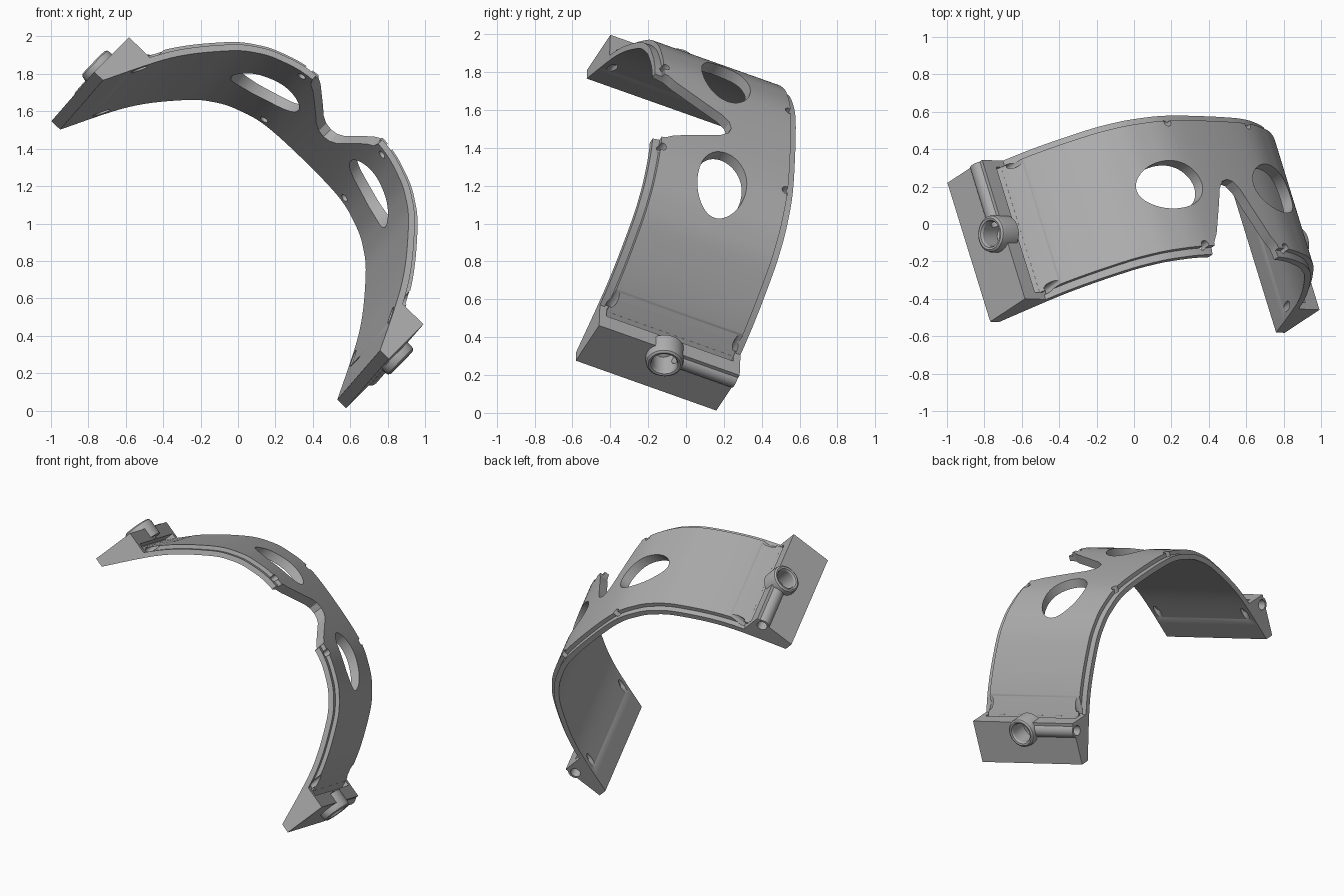
import bpy, bmesh, math
from mathutils import Vector, Matrix

if "Cube" in bpy.data.objects:
    bpy.data.objects.remove(bpy.data.objects["Cube"], do_unlink=True)

grey = bpy.data.materials.new("matte_grey")
grey.use_nodes = True
grey.diffuse_color = (0.42, 0.42, 0.42, 1)
grey.node_tree.nodes["Principled BSDF"].inputs["Base Color"].default_value = grey.diffuse_color

HEIGHT = 0.82      # width of the band, along local z
RIM = 0.04         # width of the stepped rim on both long edges

# Local frame: x across the face, y outward, z towards the nose side
side = Vector((0.716, -0.027, -0.698)).normalized()
down = Vector((0.27, -0.905, 0.33))
down = (down - side * down.dot(side)).normalized()
out = down.cross(side)
FRAME = Matrix((side, out, down)).transposed().to_4x4()
FRAME.translation = (-0.21, 0.19, 0.78)


def finish(name, bm):
    bmesh.ops.recalc_face_normals(bm, faces=bm.faces)
    mesh = bpy.data.meshes.new(name)
    bm.to_mesh(mesh)
    bm.free()
    mesh.materials.append(grey)
    ob = bpy.data.objects.new(name, mesh)
    bpy.context.collection.objects.link(ob)
    return ob


def loft(name, rings):
    """Skin closed rings of points and cap both ends."""
    bm = bmesh.new()
    rows = [[bm.verts.new(p) for p in ring] for ring in rings]
    n = len(rows[0])
    for a, b in zip(rows, rows[1:]):
        for i in range(n):
            j = (i + 1) % n
            bm.faces.new((a[i], a[j], b[j], b[i]))
    bm.faces.new(rows[0])
    bm.faces.new(rows[-1][::-1])
    return finish(name, bm)


def prism(name, outline, z0, z1):
    return loft(name, [[(x, y, z) for x, y in outline] for z in (z0, z1)])


def turned(name, centre, axis, profile, rx=1.0, rz=1.0, sides=40):
    """Round solid: profile is (radius, distance along axis)."""
    rings = []
    for r, d in profile:
        ring = []
        for i in range(sides):
            t = math.tau * i / sides
            a, b = r * rx * math.cos(t), r * rz * math.sin(t)
            p = {"x": (d, a, b), "y": (a, d, b), "z": (a, b, d)}[axis]
            ring.append(Vector(centre) + Vector(p))
        rings.append(ring)
    return loft(name, rings)


def combine(ob, tool, operation="DIFFERENCE"):
    mod = ob.modifiers.new("combine", "BOOLEAN")
    mod.operation, mod.object, mod.solver = operation, tool, "EXACT"
    bpy.context.view_layer.objects.active = ob
    bpy.ops.object.modifier_apply(modifier=mod.name)
    bpy.data.objects.remove(tool, do_unlink=True)


def smooth_path(points, steps=8):
    pts = [points[0]] + points + [points[-1]]
    path = []
    for a, b, c, d in zip(pts, pts[1:], pts[2:], pts[3:]):
        for i in range(steps):
            t = i / steps
            path.append(0.5 * (2 * b + (c - a) * t + (2 * a - 5 * b + 4 * c - d) * t * t
                               + (3 * b - a - 3 * c + d) * t ** 3))
    return path + [points[-1]]


# Curved band: stepped section swept along the inner curve
half = [Vector(p) for p in ((0, 0.875), (0.276, 0.863), (0.44, 0.815), (0.55, 0.755),
                            (0.67, 0.645), (0.86, 0.38), (1.035, 0))]
path = smooth_path([Vector((-p.x, p.y)) for p in half[:0:-1]] + half)
section = [(0, 0), (0.035, 0), (0.035, RIM), (0.062, RIM)]
section += [(d, HEIGHT - z) for d, z in reversed(section)]
rings = []
for i, p in enumerate(path):
    t = (path[min(i + 1, len(path) - 1)] - path[max(i - 1, 0)]).normalized()
    normal = Vector((-t.y, t.x))
    rings.append([(*(p + normal * d), z) for d, z in section])
band = loft("curved_band", rings)

# Nose notch
notch = [(0, 0.385), (0.04, 0.398), (0.075, 0.44), (0.12, 0.54), (0.2, 0.71),
         (0.235, 0.76), (0.26, 0.9)]
notch = [(-x, z) for x, z in notch[:0:-1]] + notch
combine(band, loft("notch_cutter", [[(x, y, z) for x, z in notch] for y in (0.5, 1.2)]))

# Oval openings and small pin holes, both sides
for s in (-1, 1):
    combine(band, turned("oval_cutter", (s * 0.385, 0, 0.41), "y",
                         [(1, 0.4), (1, 1.2)], 0.19, 0.14, 64))
    for x, low, high in ((0.30, 0.7, 1.1), (0.94, 0.05, 0.6)):
        for z in (0.05, HEIGHT - 0.05):
            combine(band, turned("pin_cutter", (s * x, 0, z), "y",
                                 [(0.022, low), (0.022, high)], sides=20))

# End block with a strap slot, a side channel and a round socket
block = prism("end_block", [(1.036, 0), (1.10, 0), (1.10, 0.29), (0.93, 0.29), (0.99, 0.15)],
              0, HEIGHT)
CY, CZ = 0.23, 0.41
combine(block, turned("channel_wall", (1.07, CY, 0), "z", [(0.05, 0.001), (0.05, CZ)]), "UNION")
rim = [(0.1, 1.03), (0.1, 1.125), (0.096, 1.142), (0.085, 1.15), (0.073, 1.147), (0.066, 1.135)]
combine(block, turned("socket", (0, CY, CZ), "x", rim), "UNION")
combine(block, turned("bore_cutter", (0, CY, CZ), "x", [(0.066, 1.02), (0.066, 1.2)]))
combine(block, turned("channel_cutter", (1.07, CY, 0), "z", [(0.034, -0.1), (0.034, CZ)]))
combine(block, prism("slot_cutter", [(0.975, 0.23), (1.01, 0.23), (1.01, 0.4), (0.975, 0.4)],
                     0.04, HEIGHT - 0.04))
mirror = block.modifiers.new("other_side", "MIRROR")
mirror.use_axis[0] = True
bpy.context.view_layer.objects.active = block
bpy.ops.object.modifier_apply(modifier=mirror.name)

# Shade and tilt into place
bpy.ops.object.select_all(action="DESELECT")
for ob in (band, block):
    ob.matrix_world = FRAME
    ob.select_set(True)
bpy.context.view_layer.objects.active = band
bpy.ops.object.shade_smooth_by_angle(angle=math.radians(30))
